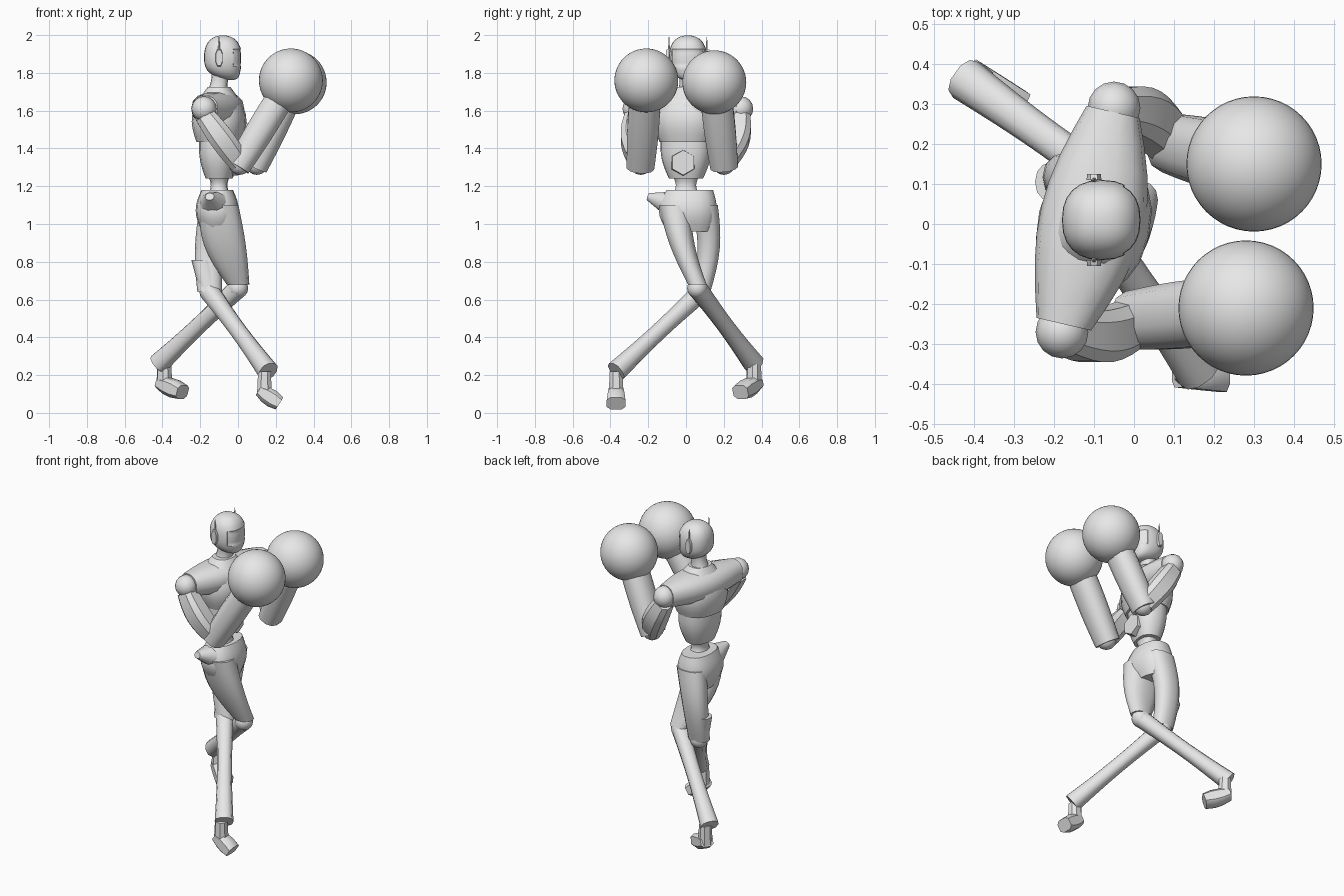
import bpy, bmesh, math
from mathutils import Vector

if "Cube" in bpy.data.objects:
    bpy.data.objects.remove(bpy.data.objects["Cube"])

GREY = (.8, .8, .8, 1)
grey = bpy.data.materials.new("plain grey")
grey.use_nodes = True
grey.diffuse_color = GREY
grey.node_tree.nodes["Principled BSDF"].inputs["Base Color"].default_value = GREY

X, Y, Z = Vector((1, 0, 0)), Vector((0, 1, 0)), Vector((0, 0, 1))


def finish(bm, name):
    """Turn a bmesh into a shaded object with the shared material."""
    bmesh.ops.recalc_face_normals(bm, faces=bm.faces)
    mesh = bpy.data.meshes.new(name)
    bm.to_mesh(mesh)
    bm.free()
    mesh.materials.append(grey)
    obj = bpy.data.objects.new(name, mesh)
    bpy.context.collection.objects.link(obj)
    bpy.ops.object.select_all(action='DESELECT')
    obj.select_set(True)
    bpy.context.view_layer.objects.active = obj
    bpy.ops.object.shade_smooth_by_angle(angle=math.radians(42))


def rounded(value, power):
    """Raise the size of a coordinate to a power and keep its sign."""
    return math.copysign(abs(value) ** power, value)


def tube(name, start, end, first, last, bulge=0, flat=1, swell=0, bow=(0, 0, 0),
         hint=Y, level=False, sides=14, steps=8, power=.85):
    """Capped tube whose width runs from first to last along hint, bulging midway.

    The other radius is the width times flat, plus swell midway; bow bends the path.
    """
    start, end, bow = Vector(start), Vector(end), Vector(bow)
    axis = Z if level else (end - start).normalized()
    across = (hint - axis * hint.dot(axis)).normalized()
    other = axis.cross(across)
    bm = bmesh.new()
    loops = []
    for step in range(steps + 1):
        t = step / steps
        arch = math.sin(math.pi * t)
        centre = start.lerp(end, t) + bow * arch
        wide = first + (last - first) * t + bulge * arch
        deep = wide * flat + swell * arch
        loop = []
        for k in range(sides):
            angle = math.tau * (k + .5) / sides
            loop.append(bm.verts.new(centre
                                     + across * wide * rounded(math.cos(angle), power)
                                     + other * deep * rounded(math.sin(angle), power)))
        loops.append(loop)
    for low, high in zip(loops, loops[1:]):
        for k in range(sides):
            j = (k + 1) % sides
            bm.faces.new((low[k], low[j], high[j], high[k]))
    bm.faces.new(loops[0])
    bm.faces.new(loops[-1])
    finish(bm, name)


def ball(name, centre, radius, segments=16):
    bm = bmesh.new()
    bmesh.ops.create_uvsphere(bm, u_segments=segments, v_segments=segments // 2, radius=radius)
    bmesh.ops.translate(bm, verts=bm.verts, vec=centre)
    finish(bm, name)


# Head: squarish ball with the chin pulled forward and a sunken face visor
skull = Vector((-.08, .01, 1.88))
bm = bmesh.new()
bmesh.ops.create_uvsphere(bm, u_segments=24, v_segments=18, radius=1)
visor = [f for f in bm.faces
         if f.calc_center_median().x > .5 and abs(f.calc_center_median().z) < .35]
for v in bm.verts:
    chin = max(0, -v.co.z)
    x, y, z = (rounded(c, .85) for c in v.co)
    v.co = skull + Vector((x / 10 + chin ** 3 * .04, y / 10, z * .118))
bmesh.ops.inset_region(bm, faces=visor, thickness=.004, depth=-.004)
finish(bm, "head")
tube("neck", (-.11, .01, 1.68), (-.09, .01, 1.81), .06, .05, bulge=-.01)

# Ear pods with aerials
for label, side in (("right", -1), ("left", 1)):
    pod = skull + Y * side * .1 - X * .02
    tube(label + "_ear_pod", pod, pod + Y * side * .015, .05, .045,
         flat=.4, hint=Z, sides=8, steps=1)
    tube(label + "_aerial", pod, pod + Z * .11, .008, .002, sides=6, steps=1)

# Shoulder, elbow and glove centres set the pose of the arms
arms = {
    "right": [Vector((-.18, -.27, 1.61)), Vector((.01, -.24, 1.32)), Vector((.28, -.21, 1.76))],
    "left": [Vector((-.05, .29, 1.61)), Vector((.1, .2, 1.32)), Vector((.3, .15, 1.75))],
}

# Torso follows the twist of the shoulder line
right_shoulder, left_shoulder = arms["right"][0], arms["left"][0]
line = (left_shoulder - right_shoulder).normalized()
core = Vector((-.1, 0, 0))
tube("shoulder_yoke", right_shoulder + line * .02, left_shoulder - line * .01, .07, .068,
     bulge=.022, swell=.04, bow=X * .01, hint=Z)
tube("chest", core + Z * 1.435, core + Z * 1.725, .14, .07, bulge=.06, flat=.83,
     hint=line, sides=18)
tube("abdomen", core + Z * 1.24, core + Z * 1.44, .09, .135, bulge=.015, flat=.76,
     hint=line, sides=18)
belly = Vector((-.06, -.015, 1.325))
tube("belly_hexagon", belly, belly + X * .07, .073, .066, sides=6, steps=1, power=1)
tube("waist", core + Z * 1.14, core + Z * 1.27, .085, .085, bulge=-.03, flat=.8)

# Trousers
hips = Vector((-.11, .02, 0))
tube("pelvis", hips + Z * .96, hips + Z * 1.18, .12, .125, bulge=.033, flat=.67,
     swell=.01, bow=Y * -.01, sides=18)
tube("hip_flare", (-.12, -.06, 1.1), (-.15, -.2, 1.145), .08, .02, flat=1.2,
     hint=Z, sides=10)
right_knee, left_knee = Vector((0, .06, .66)), Vector((-.15, .08, .64))
tube("right_thigh", (-.1, -.06, 1.1), right_knee + Z * .02, .085, .05, flat=1.2,
     swell=.03, bow=(-.02, -.02, 0), level=True)
tube("left_thigh", (-.11, .1, 1.1), left_knee, .07, .05, flat=1.3,
     bow=(-.02, .03, 0), level=True)
tube("left_trouser_cuff", left_knee + Vector((-.04, .025, .17)), left_knee, .052, .048,
     flat=1.1, level=True)

# Lower legs: knee ball, shin, ankle stem and wedge shoe
legs = (("right", right_knee, Vector((-.42, .36, .26)), Vector((.8, -.6, 0)), .12, .05, .03),
        ("left", left_knee, Vector((.16, -.37, .22)), X, .08, .07, -.02))
for label, knee, end, ahead, reach, drop, shift in legs:
    ball(label + "_knee", knee, .054)
    tube(label + "_shin", knee, end, .052, .055, bulge=-.01, hint=Z, sides=10)
    side = Z.cross(ahead)
    heel = Vector((end.x + shift, end.y, end.z - .1))
    tube(label + "_ankle", heel + Z * .1, heel - Z * .02, .036, .042, hint=side, sides=8)
    tube(label + "_shoe", heel - ahead * .03, heel + ahead * reach - Z * drop, .04, .052,
         flat=.75, swell=.015, hint=side, sides=8, steps=3, power=.6)

# Arms: shoulder ball, boxy upper arm bowed outward, elbow, tapered cuff and round glove
for label, (shoulder, elbow, glove) in arms.items():
    out = Y * math.copysign(.025, shoulder.y)
    ball(label + "_shoulder", shoulder, .066)
    tube(label + "_upper_arm", shoulder - Z * .03, elbow, .055, .058, bulge=.012, bow=out,
         sides=8, power=.65)
    ball(label + "_elbow", elbow, .06)
    tube(label + "_forearm", elbow.lerp(glove, -.04), elbow.lerp(glove, .8), .075, .085,
         bulge=.005, flat=.9, sides=12)
    ball(label + "_glove", glove, .169, 48)
